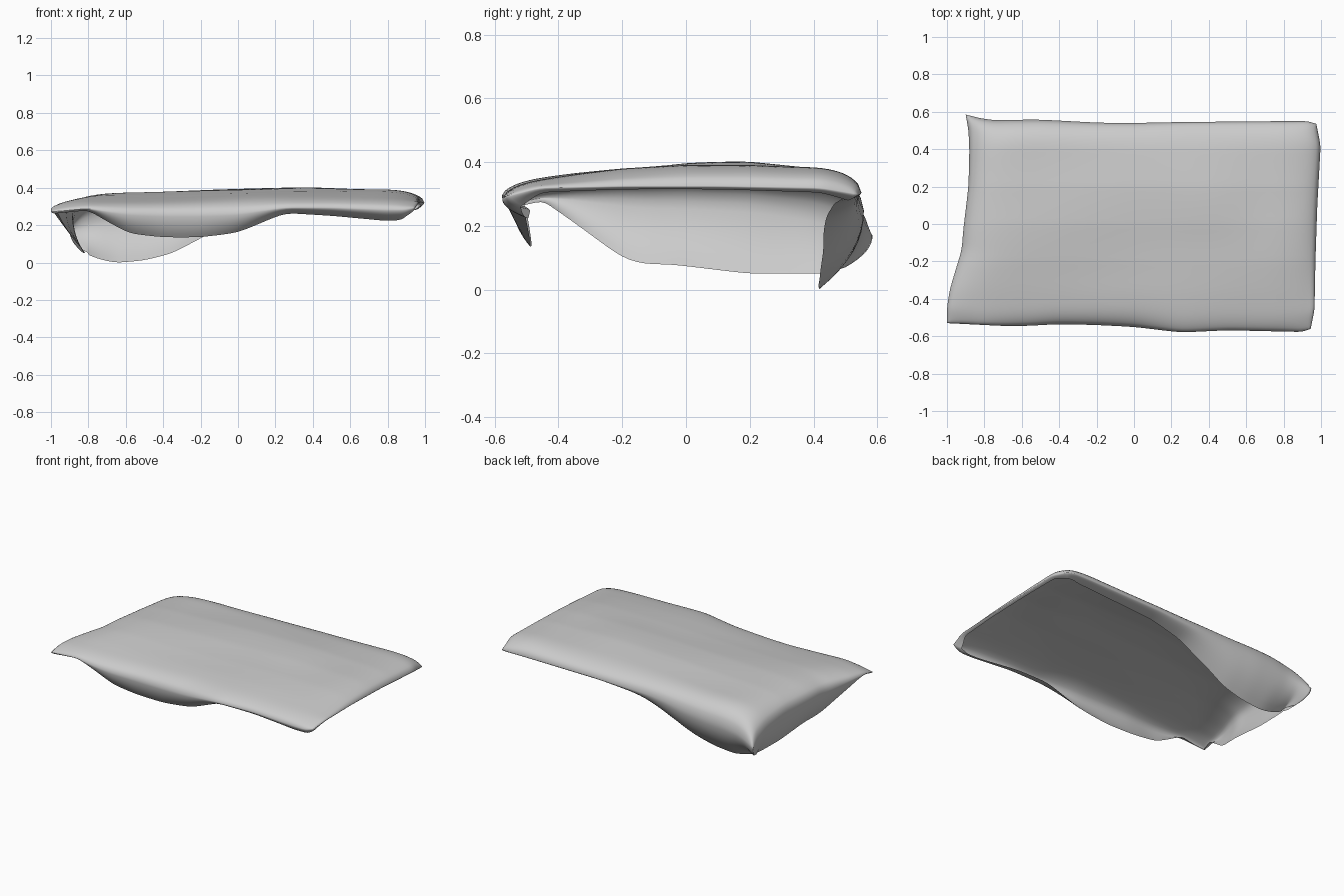
import bpy, bmesh, math

if "Cube" in bpy.data.objects:
    bpy.data.objects.remove(bpy.data.objects["Cube"])

# Corners and sides: x, y, rim height, inward curl of hem, hem height
FL = (-1.0, -.53, .272, .02, .262)
FR = (.945, -.56, .295, .05, .26)
BR = (.975, .535, .30, .04, .28)
BL = (-.90, .585, .17, .10, .07)
FRONT = [FL, (-.8, -.54, .29, .03, .28), (-.7, -.545, .275, .05, .22),
         (-.58, -.545, .265, .06, .155), (-.4, -.535, .26, .05, .135),
         (-.2, -.54, .26, .05, .135), (0, -.55, .265, .06, .16),
         (.25, -.58, .295, .07, .265), (.5, -.568, .295, .08, .25),
         (.8, -.575, .285, .08, .222), (.9, -.577, .285, .07, .23), FR]
BACK = [BL, (-.82, .565, .20, .14, .05), (-.75, .555, .22, .14, .02),
        (-.65, .557, .24, .14, -.002), (-.5, .558, .25, .14, .012),
        (-.35, .55, .26, .13, .05), (-.2, .542, .28, .11, .13),
        (-.1, .54, .29, .11, .18), (0, .54, .29, .10, .23),
        (.25, .545, .30, .08, .27), (.8, .55, .305, .06, .285),
        (.93, .55, .305, .05, .285), BR]
LEFT = [FL, (-1, -.45, .29, .03, .28), (-.985, -.35, .29, .05, .21),
        (-.94, -.2, .285, .08, .10), (-.92, -.14, .28, .08, .08),
        (-.915, -.05, .28, .08, .08),
        (-.885, .2, .27, .06, .05), (-.88, .4, .24, .06, .05),
        (-.885, .5, .20, .08, .05), BL]
RIGHT = [FR, (.965, -.46, .32, .02, .305), (.97, -.2, .325, .015, .315),
         (.98, .1, .325, .015, .315), (.998, .42, .32, .02, .305), BR]
CROWN = [(-.6, .33), (-.4, .348), (-.2, .370), (0, .384), (.2, .386), (.4, .374), (.6, .36)]


def lookup(keys, axis, value):
    for a, b in zip(keys, keys[1:]):
        if value <= b[axis] or b is keys[-1]:
            span = b[axis] - a[axis]
            t = min(max((value - a[axis]) / span, 0), 1)
            return [p + (q - p) * t for p, q in zip(a, b)]


def spacing(n):
    return [.55 * (.5 - .5 * math.cos(math.pi * i / n)) + .45 * i / n for i in range(n + 1)]


def side(keys, axis, ts):
    a, b = keys[0][axis], keys[-1][axis]
    pts = [lookup(keys, axis, a + (b - a) * t) for t in ts]
    for _ in range(3):
        pts = [pts[0]] + [[(p + 2 * q + r) / 4 for p, q, r in zip(*pts[i - 1:i + 2])]
                          for i in range(1, len(pts) - 1)] + [pts[-1]]
    return pts


def puff(s):
    s = min(max(s, 0), 1)
    return (1 - (1 - s) ** 2.4) ** (1 / 2.0)


NU, NV, RINGS = 80, 56, 8
us, vs = spacing(NU), spacing(NV)
front, back = side(FRONT, 0, us), side(BACK, 0, us)
left, right = side(LEFT, 1, vs), side(RIGHT, 1, vs)
bm = bmesh.new()

# Puffed top panel blended between the four sides
grid = []
for i, u in enumerate(us):
    row = []
    for j, v in enumerate(vs):
        x, y, z = [(1 - v) * front[i][k] + v * back[i][k] + (1 - u) * left[j][k] + u * right[j][k]
                   - (1 - u) * (1 - v) * FL[k] - u * (1 - v) * FR[k]
                   - (1 - u) * v * BL[k] - u * v * BR[k] for k in range(3)]
        h = lookup(CROWN, 0, y)[1] + .014 * x
        h += .004 * math.sin(5 * x + 2 * y + 1) + .003 * math.sin(9 * y - 4 * x)
        h += .012 * math.exp(-((x - .4) / .25) ** 2 - ((y - .1) / .2) ** 2)
        f = puff(u * 1.9 / .36) * puff((1 - u) * 1.9 / .27)
        f *= puff(v * 1.1 / .24) * puff((1 - v) * 1.1 / .17)
        row.append(bm.verts.new((x, y, z + (h - z) * f)))
    grid.append(row)
for i in range(NU):
    for j in range(NV):
        bm.faces.new((grid[i][j], grid[i + 1][j], grid[i + 1][j + 1], grid[i][j + 1]))

# Hanging hem around the rim, curling inward, open underneath
rim = [(grid[i][0], front[i]) for i in range(NU)]
rim += [(grid[NU][j], right[j]) for j in range(NV)]
rim += [(grid[i][NV], back[i]) for i in range(NU, 0, -1)]
rim += [(grid[0][j], left[j]) for j in range(NV, 0, -1)]
prev = [v for v, _ in rim]
for r in range(1, RINGS + 1):
    t = r / RINGS
    ring = []
    for v, (_, _, zr, curl, zb) in rim:
        x, y = v.co.x, v.co.y
        dx = min(max(x, -.8), .85) - x
        dy = min(max(y, -.42), .42) - y
        k = curl * t ** 2.1 / max(math.hypot(dx, dy), 1e-4)
        ring.append(bm.verts.new((x + dx * k, y + dy * k, zr + (zb - zr) * t)))
    n = len(ring)
    for a in range(n):
        b = (a + 1) % n
        bm.faces.new((prev[b], prev[a], ring[a], ring[b]))
    prev = ring

# Normals face outward, top upward
bm.normal_update()
bmesh.ops.recalc_face_normals(bm, faces=bm.faces)
if grid[NU // 2][NV // 2].link_faces[0].normal.z < 0:
    bmesh.ops.reverse_faces(bm, faces=bm.faces)
mesh = bpy.data.meshes.new("pillow_cover")
bm.to_mesh(mesh)
bm.free()
mesh.shade_smooth()
cover = bpy.data.objects.new("pillow_cover", mesh)
bpy.context.collection.objects.link(cover)
